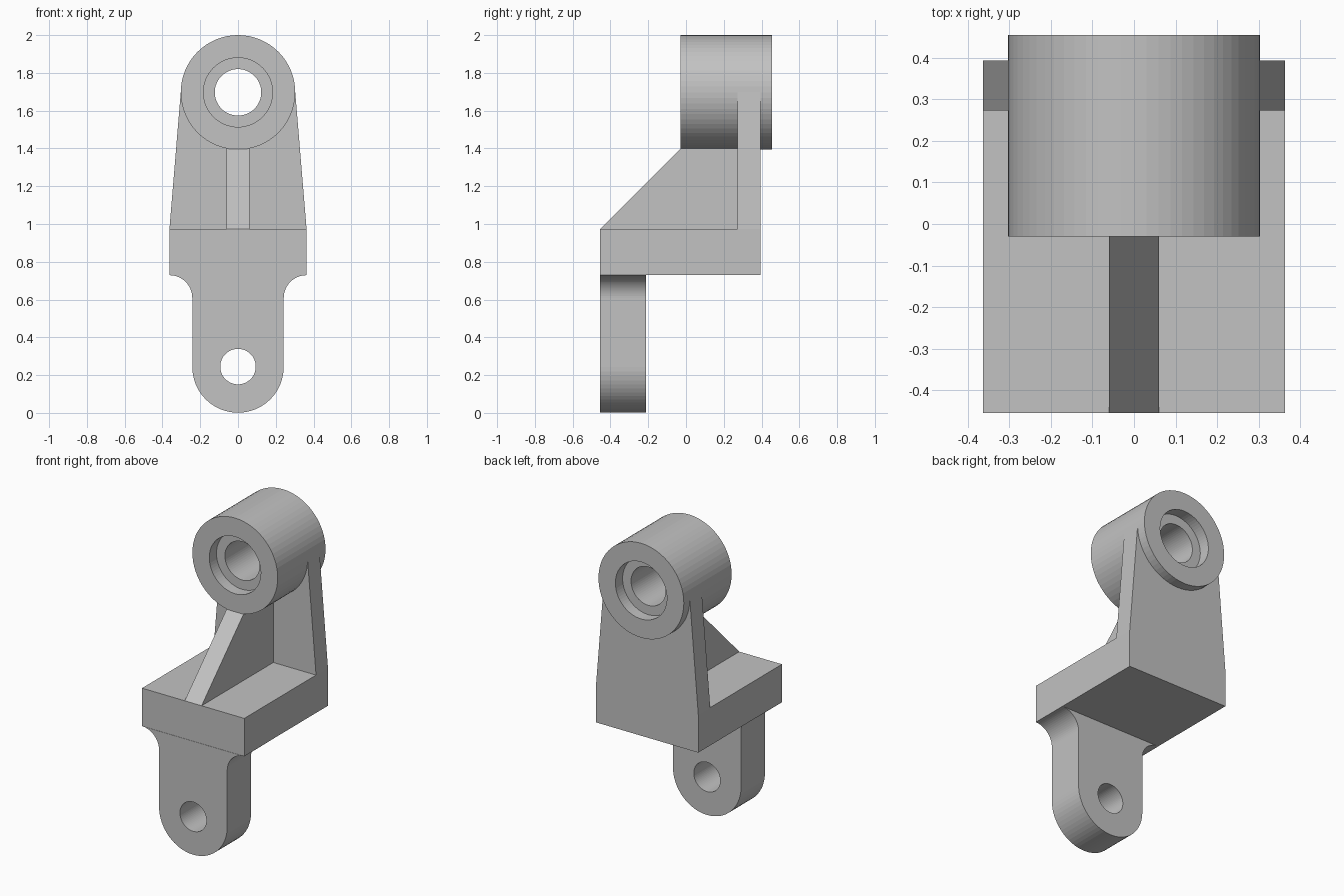
import bpy, bmesh
from math import sin, cos, radians
from mathutils import Matrix

if "Cube" in bpy.data.objects:
    bpy.data.objects.remove(bpy.data.objects["Cube"])

grey = bpy.data.materials.new("cast_grey")
grey.diffuse_color = (0.54, 0.54, 0.54, 1)
grey.use_nodes = True
grey.node_tree.nodes["Principled BSDF"].inputs["Base Color"].default_value = grey.diffuse_color

# Maps a profile's own (u, v, depth) onto world axes
FRONT = Matrix(((1, 0, 0, 0), (0, 0, -1, 0), (0, 1, 0, 0), (0, 0, 0, 1)))
SIDE = Matrix(((0, 0, 1, 0), (1, 0, 0, 0), (0, 1, 0, 0), (0, 0, 0, 1)))


def arc(cx, cy, r, a0, a1, n):
    """Points along an arc, both ends included."""
    steps = [radians(a0 + (a1 - a0) * i / n) for i in range(n + 1)]
    return [(cx + r * cos(a), cy + r * sin(a)) for a in steps]


def add_object(name, bm):
    bmesh.ops.remove_doubles(bm, verts=bm.verts, dist=1e-5)
    bmesh.ops.recalc_face_normals(bm, faces=bm.faces)
    for f in bm.faces:
        f.smooth = False
        f.material_index = 0
    mesh = bpy.data.meshes.new(name)
    bm.to_mesh(mesh)
    bm.free()
    mesh.materials.append(grey)
    ob = bpy.data.objects.new(name, mesh)
    bpy.context.collection.objects.link(ob)
    return ob


def extrude_profile(name, loops, axes, lo, hi):
    """Solid from an outline (plus hole outlines) between lo and hi."""
    cu = bpy.data.curves.new(name + "_profile", 'CURVE')
    cu.dimensions = '2D'
    cu.fill_mode = 'BOTH'
    cu.extrude = (hi - lo) / 2
    for pts in loops:
        sp = cu.splines.new('POLY')
        sp.points.add(len(pts) - 1)
        for p, (u, v) in zip(sp.points, pts):
            p.co = (u, v, 0, 1)
        sp.use_cyclic_u = True
    tmp = bpy.data.objects.new(name + "_profile", cu)
    bpy.context.collection.objects.link(tmp)
    dg = bpy.context.evaluated_depsgraph_get()
    mesh = bpy.data.meshes.new_from_object(tmp.evaluated_get(dg))
    mid = (lo + hi) / 2
    shift = (0, mid, 0) if axes is FRONT else (mid, 0, 0)
    mesh.transform(Matrix.Translation(shift) @ axes)
    bm = bmesh.new()
    bm.from_mesh(mesh)
    bpy.data.objects.remove(tmp)
    bpy.data.curves.remove(cu)
    bpy.data.meshes.remove(mesh)
    return add_object(name, bm)


W = 0.363                      # half width of the base
BOSS_Z, BOSS_R = 1.697, 0.303  # barrel axis height and radius

# Lower mounting tab with rounded end, flared shoulders and bolt hole
tab = (arc(-W, 0.608, 0.121, 90, 0, 16)
       + arc(0, 0.243, 0.242, 180, 360, 32)
       + arc(W, 0.608, 0.121, 180, 90, 16))
bolt_hole = arc(0, 0.245, 0.094, 0, 354.375, 63)
extrude_profile("mounting_tab", [tab, bolt_hole], FRONT, -0.455, -0.213)

# Horizontal base block
block = [(-W, 0.73), (W, 0.73), (W, 0.973), (-W, 0.973)]
extrude_profile("base_block", [block], FRONT, -0.455, 0.394)

# Tapered back plate, hollowed at the top where the barrel sits
plate = ([(-W, 0.973), (W, 0.973), (0.301, 1.722)]
         + arc(0, BOSS_Z, 0.25, 4.7, -184.7, 36) + [(-0.301, 1.722)])
extrude_profile("back_plate", [plate], FRONT, 0.273, 0.394)

# Sloping stiffening rib under the barrel
rib = [(-0.455, 0.973), (0.273, 0.973), (0.273, 1.41), (-0.02, 1.41),
       (-0.028, 1.40)]
extrude_profile("stiffening_rib", [rib], SIDE, -0.06, 0.06)

# Barrel with a through bore and a counterbore at each end (radius, y)
Y0, Y1, DEPTH = -0.03, 0.455, 0.073
section = [(BOSS_R, Y0), (BOSS_R, Y1), (0.183, Y1), (0.183, Y1 - DEPTH),
           (0.123, Y1 - DEPTH), (0.123, Y0 + DEPTH), (0.183, Y0 + DEPTH),
           (0.183, Y0)]
bm = bmesh.new()
SEG = 64
rings = []
for i in range(SEG):
    a = radians(360 * i / SEG)
    rings.append([bm.verts.new((r * cos(a), y, BOSS_Z + r * sin(a)))
                  for r, y in section])
for i in range(SEG):
    p, q = rings[i], rings[(i + 1) % SEG]
    for j in range(len(section)):
        k = (j + 1) % len(section)
        bm.faces.new((p[j], p[k], q[k], q[j]))
add_object("bearing_barrel", bm)
